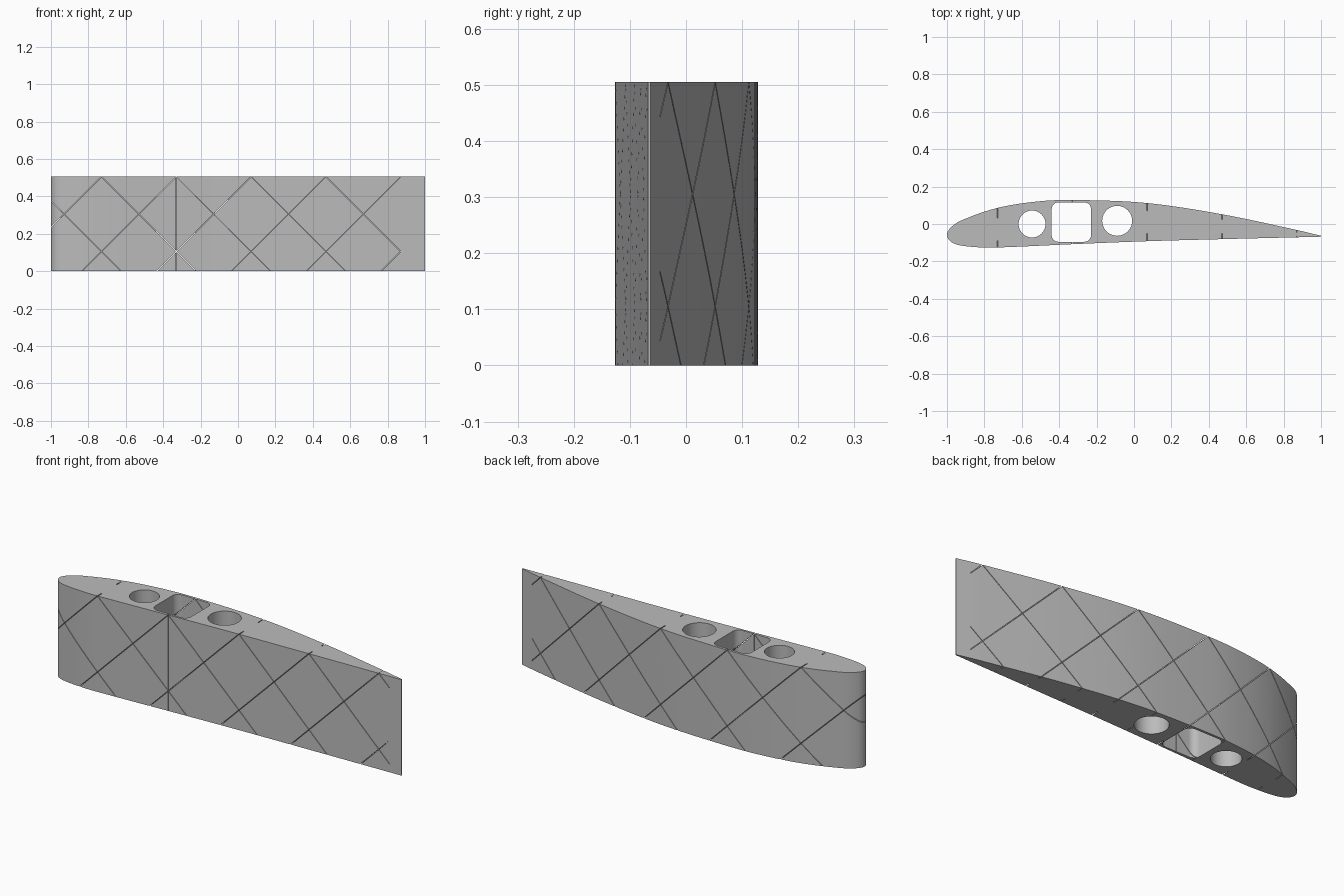
import bpy, bmesh, math
from mathutils import Vector, Matrix
from mathutils.geometry import interpolate_bezier

if "Cube" in bpy.data.objects:
    bpy.data.objects.remove(bpy.data.objects["Cube"], do_unlink=True)

HEIGHT = 0.505
SLIT = 0.003

grey = bpy.data.materials.new("plain_grey")
grey.use_nodes = True
grey.diffuse_color = (0.5, 0.5, 0.5, 1)
grey.node_tree.nodes["Principled BSDF"].inputs["Base Color"].default_value = (0.5, 0.5, 0.5, 1)


def smooth_path(points, steps=9):
    """Smooth curve through the points, with tangents weighted by spacing."""
    pts = [Vector((x, y, 0)) for x, y in points]
    n = len(pts)
    tangents = []
    for i in range(n):
        a, b = pts[max(i - 1, 0)], pts[min(i + 1, n - 1)]
        tangents.append((b - a) / ((pts[i] - a).length + (b - pts[i]).length))
    path = []
    for i in range(n - 1):
        d = (pts[i + 1] - pts[i]).length / 3
        path += interpolate_bezier(pts[i], pts[i] + tangents[i] * d,
                                   pts[i + 1] - tangents[i + 1] * d, pts[i + 1], steps)[:-1]
    path.append(pts[-1])
    return [(p.x, p.y) for p in path]


def finish(name, bm):
    bmesh.ops.recalc_face_normals(bm, faces=bm.faces)
    mesh = bpy.data.meshes.new(name)
    bm.to_mesh(mesh)
    bm.free()
    mesh.materials.append(grey)
    obj = bpy.data.objects.new(name, mesh)
    bpy.context.collection.objects.link(obj)
    return obj


def prism(name, outline, z0, z1):
    bm = bmesh.new()
    face = bm.faces.new([bm.verts.new((x, y, z0)) for x, y in outline])
    top = bmesh.ops.extrude_face_region(bm, geom=[face], use_keep_orig=True)["geom"]
    bmesh.ops.translate(bm, vec=(0, 0, z1 - z0),
                        verts=[v for v in top if isinstance(v, bmesh.types.BMVert)])
    return finish(name, bm)


def rectangle(x0, x1, y0, y1):
    return [(x0, y0), (x1, y0), (x1, y1), (x0, y1)]


def rounded_square(cx, cy, half, r, steps=10):
    """Rounded square outline; r equal to half gives a circle."""
    out = []
    for k in range(4):
        mid = math.pi / 4 + k * math.pi / 2
        ox = cx + math.copysign(half - r, math.cos(mid))
        oy = cy + math.copysign(half - r, math.sin(mid))
        for i in range(steps + (r < half)):
            a = k * math.pi / 2 + i / steps * math.pi / 2
            out.append((ox + r * math.cos(a), oy + r * math.sin(a)))
    return out


def cut(target, cutter, keep=False):
    mod = target.modifiers.new("cut", "BOOLEAN")
    mod.operation = "DIFFERENCE"
    mod.solver = "EXACT"
    mod.object = cutter
    bpy.context.view_layer.objects.active = target
    bpy.ops.object.modifier_apply(modifier=mod.name)
    if not keep:
        bpy.data.objects.remove(cutter, do_unlink=True)


# Wing body: one outline from the trailing edge over the back and round the nose
foil = smooth_path([(1, -0.063), (0.87, -0.032), (0.47, 0.052), (0.07, 0.112),
                    (-0.29, 0.128), (-0.5, 0.122), (-0.73, 0.086), (-0.93, 0.016),
                    (-0.985, -0.025), (-1, -0.06), (-0.98, -0.094), (-0.93, -0.114),
                    (-0.8, -0.126), (-0.66, -0.123), (-0.33, -0.108), (0.07, -0.092),
                    (0.47, -0.081), (1, -0.068)])
wing = prism("wing_section", foil, 0, HEIGHT)


# Inner core that the slits do not reach, and the solid trailing edge
def shrink(x, y):
    m = 0.01 - 0.075 * x * x
    return x * 0.95, m + (y - m) * 0.6


core = prism("core_helper", [shrink(x, y) for x, y in foil], -0.2, 0.8)
tail = prism("tail_helper", rectangle(0.93, 1.6, -0.5, 0.5), -0.9, 1.4)

# Crossing diagonal slits in the skin
for side in (-1, 1):
    bm = bmesh.new()
    for k in range(-2, 8):
        x_top = -0.73 + 0.4 * k
        centre = (x_top + side * HEIGHT / 2, 0, HEIGHT / 2)
        if -1.2 < centre[0] < 1.2:
            place = (Matrix.Translation(centre) @ Matrix.Rotation(side * math.pi / 4, 4, "Y")
                     @ Matrix.Diagonal((1, 0.4, SLIT, 1)))
            bmesh.ops.create_cube(bm, size=1, matrix=place)
    slits = finish("slit_helper", bm)
    cut(slits, core, keep=True)
    cut(slits, tail, keep=True)
    cut(wing, slits)
for helper in (core, tail):
    bpy.data.objects.remove(helper, do_unlink=True)

# Spar openings running the full height
for cx, cy, half, r in ((-0.545, 0, 0.072, 0.072), (-0.335, 0.01, 0.105, 0.035),
                        (-0.09, 0.017, 0.08, 0.08)):
    cut(wing, prism("hole_helper", rounded_square(cx, cy, half, r), -0.1, HEIGHT + 0.1))

# Full-height slit from the square opening out through the front skin
x = -0.33
cut(wing, prism("seam_helper", rectangle(x - SLIT / 2, x + SLIT / 2, -0.3, -0.05),
                -0.1, HEIGHT + 0.1))

bpy.ops.object.select_all(action="DESELECT")
wing.select_set(True)
bpy.context.view_layer.objects.active = wing
bpy.ops.object.shade_smooth_by_angle(angle=math.radians(30))
